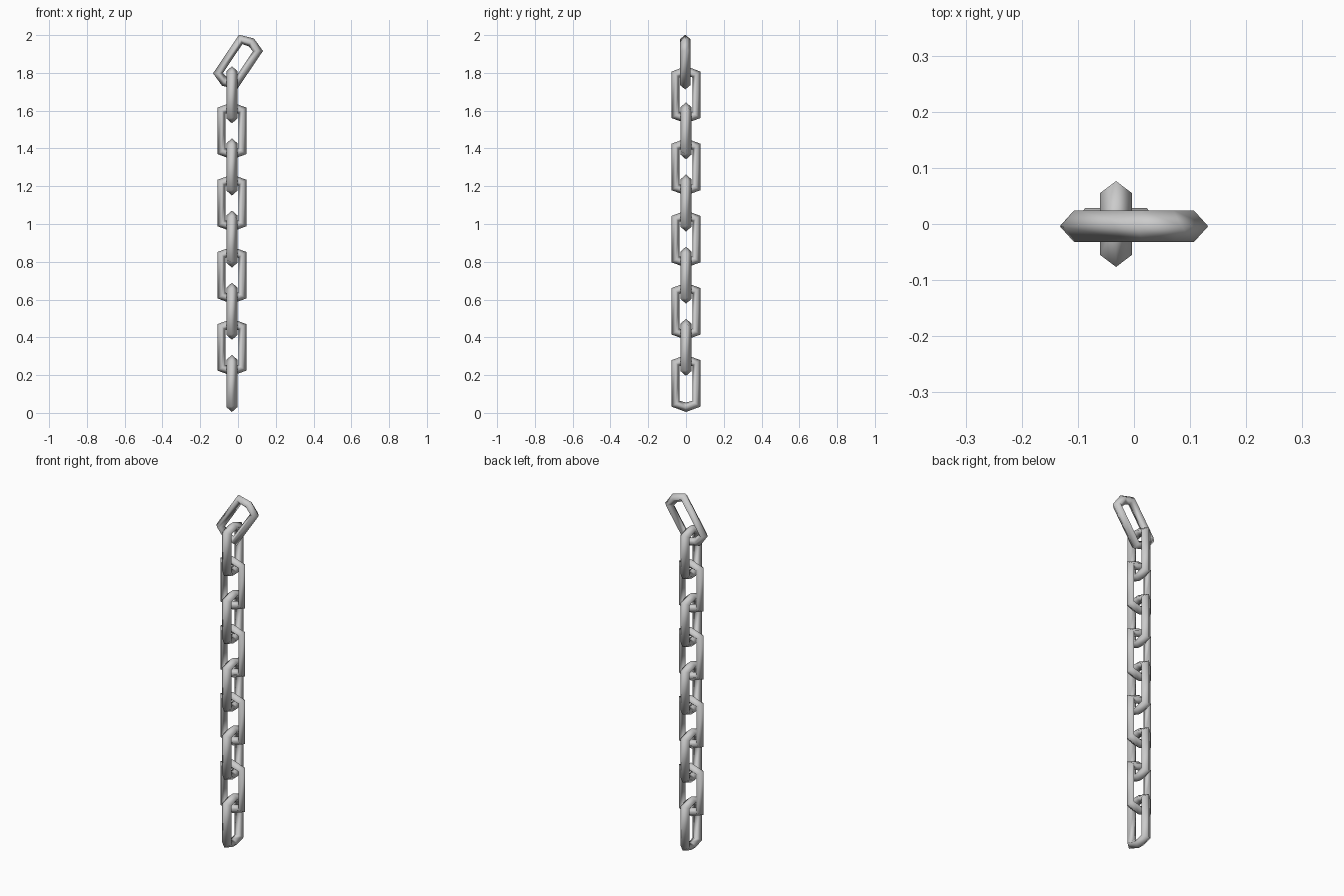
import bpy, bmesh, math

if "Cube" in bpy.data.objects:
    bpy.data.objects.remove(bpy.data.objects["Cube"])

# Quarter outline of a link (half width, half height): corner then apex, per ring
OUTER = ((0.0765, 0.123), (0.0, 0.151))
MIDDLE = ((0.055, 0.109), (0.0, 0.126))
INNER = ((0.034, 0.092), (0.0, 0.101))
HALF_THICK = 0.0285


def ring(bm, quarter, depth):
    (w, h), (_, apex) = quarter
    outline = [(w, -h), (w, h), (0, apex), (-w, h), (-w, -h), (0, -apex)]
    return [bm.verts.new((x, depth, z)) for x, z in outline]


def make_link(name, location, rotation):
    # Six-sided loop with a diamond cross-section
    bm = bmesh.new()
    rings = [ring(bm, OUTER, 0), ring(bm, MIDDLE, HALF_THICK),
             ring(bm, INNER, 0), ring(bm, MIDDLE, -HALF_THICK)]
    for k in range(4):
        a, b = rings[k], rings[(k + 1) % 4]
        for i in range(6):
            j = (i + 1) % 6
            bm.faces.new((a[i], a[j], b[j], b[i]))
    bmesh.ops.recalc_face_normals(bm, faces=bm.faces)
    for f in bm.faces:
        f.smooth = True
    mesh = bpy.data.meshes.new(name)
    bm.to_mesh(mesh)
    bm.free()
    obj = bpy.data.objects.new(name, mesh)
    bpy.context.collection.objects.link(obj)
    obj.location = location
    obj.rotation_euler = rotation
    return obj


# Hanging links, each turned a quarter from the one below
for n in range(9):
    turn = math.pi / 2 if n % 2 == 0 else 0
    make_link(f"chain_link_{n + 1}", (-0.032, 0, 0.156 + 0.191 * n), (0, 0, turn))

# Tilted top link
make_link("top_link", (0, -0.004, 1.857), (0, math.radians(34), 0))
